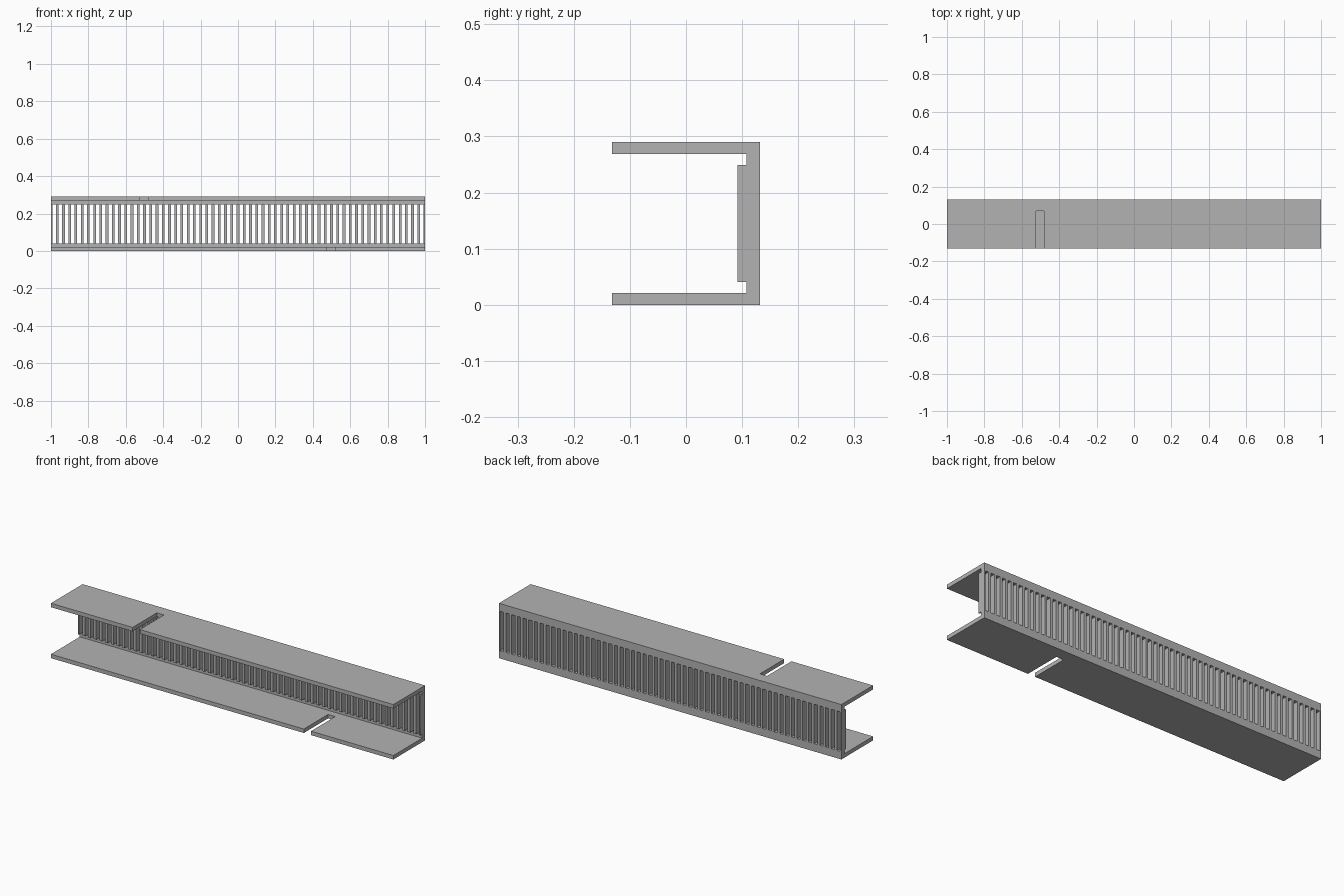
import bpy
import bmesh
from mathutils import Matrix, Vector

default = bpy.data.objects.get("Cube")
if default:
    bpy.data.objects.remove(default, do_unlink=True)

# Overall sizes
HALF_LEN, HALF_DEPTH, HEIGHT = 1.0, 0.132, 0.29
FLANGE, WEB_Y, RIB_Y = 0.021, 0.108, 0.092
SLOT_LOW, SLOT_HIGH = 0.041, 0.249
COUNT, SLOT_WIDTH = 60, 0.019
PITCH = 2 * HALF_LEN / COUNT

grey = bpy.data.materials.new("light grey metal")
grey.use_nodes = True
colour = (0.45, 0.45, 0.45, 1)
grey.diffuse_color = colour
grey.node_tree.nodes["Principled BSDF"].inputs["Base Color"].default_value = colour


def add_box(bm, low, high):
    low, high = Vector(low), Vector(high)
    matrix = Matrix.Translation((low + high) / 2) @ Matrix.Diagonal((*(high - low), 1))
    bmesh.ops.create_cube(bm, size=1, matrix=matrix)


def finish(bm, name):
    bmesh.ops.recalc_face_normals(bm, faces=bm.faces)
    mesh = bpy.data.meshes.new(name)
    bm.to_mesh(mesh)
    bm.free()
    mesh.materials.append(grey)
    obj = bpy.data.objects.new(name, mesh)
    bpy.context.collection.objects.link(obj)
    return obj


# C-shaped channel, extruded along its length
bm = bmesh.new()
profile = [(-HALF_DEPTH, 0), (HALF_DEPTH, 0), (HALF_DEPTH, HEIGHT), (-HALF_DEPTH, HEIGHT),
           (-HALF_DEPTH, HEIGHT - FLANGE), (WEB_Y, HEIGHT - FLANGE),
           (WEB_Y, FLANGE), (-HALF_DEPTH, FLANGE)]
face = bm.faces.new([bm.verts.new((-HALF_LEN, y, z)) for y, z in profile])
sweep = bmesh.ops.extrude_face_region(bm, geom=[face], use_keep_orig=True)
bmesh.ops.translate(bm, vec=(2 * HALF_LEN, 0, 0),
                    verts=[v for v in sweep["geom"] if isinstance(v, bmesh.types.BMVert)])
channel = finish(bm, "channel")

# Cutter: row of web slots and one notch in each flange
bm = bmesh.new()
for i in range(COUNT):
    x = -HALF_LEN + (i + 0.5) * PITCH
    add_box(bm, (x - SLOT_WIDTH / 2, WEB_Y - 0.05, SLOT_LOW),
            (x + SLOT_WIDTH / 2, HALF_DEPTH + 0.05, SLOT_HIGH))
for x, z in ((-0.502, HEIGHT), (0.498, 0)):
    add_box(bm, (x - 0.021, -HALF_DEPTH - 0.05, z - 0.03),
            (x + 0.021, 0.07, z + 0.03))
cutter = finish(bm, "slot_cutter")
cutter.hide_render = True
cutter.hide_viewport = True

cut = channel.modifiers.new("slots", "BOOLEAN")
cut.operation = "DIFFERENCE"
cut.solver = "EXACT"
cut.object = cutter

# Raised ribs on the inner web between the slots, narrower at both ends
bm = bmesh.new()
half_rib = (PITCH - SLOT_WIDTH) / 2
for i in range(COUNT + 1):
    x = -HALF_LEN + i * PITCH
    add_box(bm, (max(x - half_rib, -HALF_LEN), RIB_Y, SLOT_LOW),
            (min(x + half_rib, HALF_LEN), WEB_Y, SLOT_HIGH))
finish(bm, "inner_ribs")
